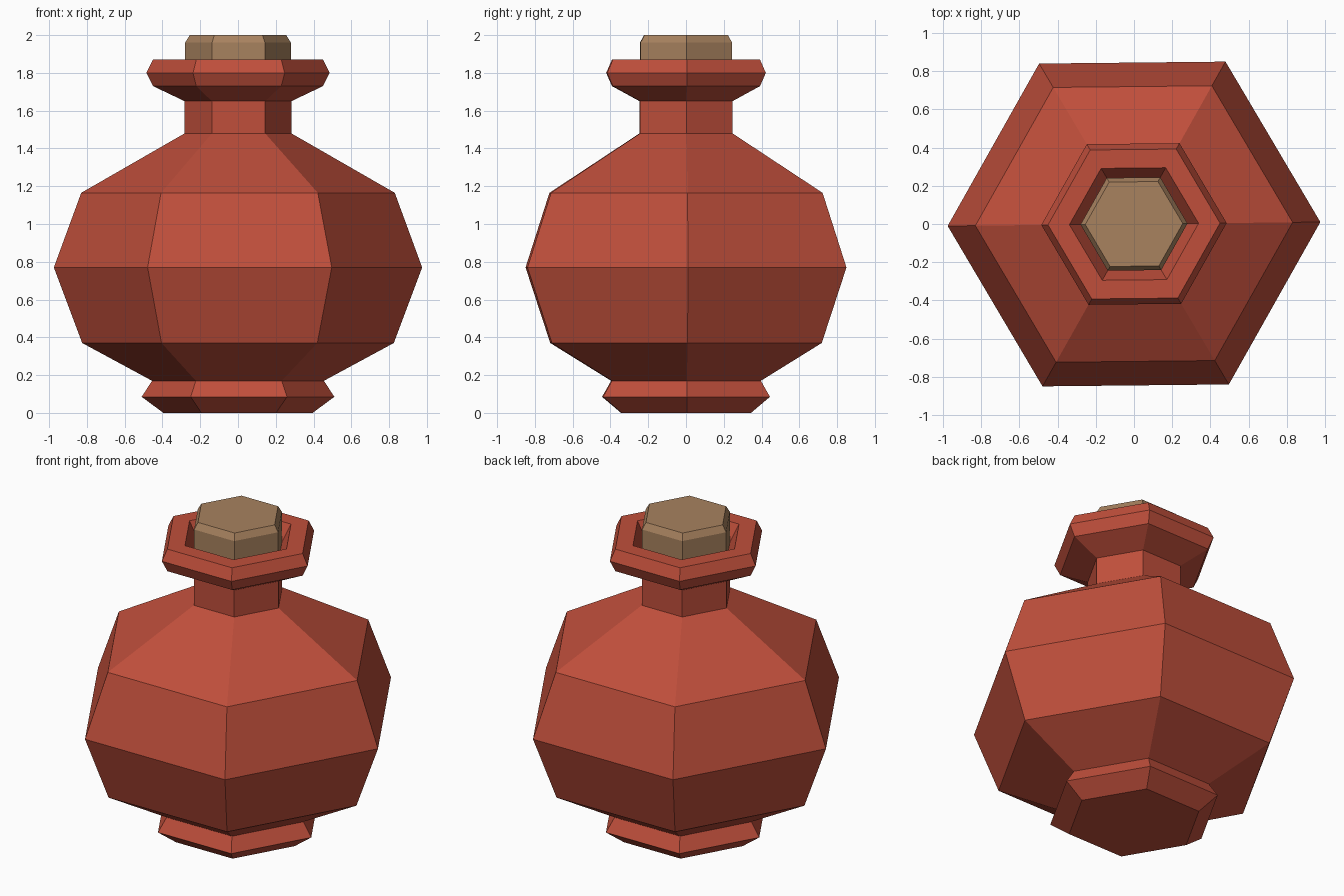
import bpy, bmesh, math

if "Cube" in bpy.data.objects:
    bpy.data.objects.remove(bpy.data.objects["Cube"])

SIDES = 6
TURN = math.radians(0.6)   # tiny twist of the hexagon about z


def material(name, rgb):
    m = bpy.data.materials.new(name)
    m.diffuse_color = (*rgb, 1.0)
    m.use_nodes = True
    m.node_tree.nodes["Principled BSDF"].inputs["Base Color"].default_value = m.diffuse_color
    return m


def lathe(name, profile, mat):
    """Six-sided flat-shaded solid from (radius, z) rings, capped at both ends."""
    bm = bmesh.new()
    rings = []
    for r, z in profile:
        ring = []
        for i in range(SIDES):
            a = TURN + i * math.tau / SIDES
            ring.append(bm.verts.new((r * math.cos(a), r * math.sin(a), z)))
        rings.append(ring)
    for low, high in zip(rings, rings[1:]):
        for i in range(SIDES):
            j = (i + 1) % SIDES
            bm.faces.new((low[i], low[j], high[j], high[i]))
    bm.faces.new(rings[0][::-1])
    bm.faces.new(rings[-1])
    bmesh.ops.recalc_face_normals(bm, faces=bm.faces)
    mesh = bpy.data.meshes.new(name)
    bm.to_mesh(mesh)
    bm.free()
    mesh.materials.append(mat)
    ob = bpy.data.objects.new(name, mesh)
    bpy.context.collection.objects.link(ob)
    return ob


red = material("red_clay", (0.527, 0.078, 0.044))
brown = material("cork_brown", (0.392, 0.223, 0.114))

# Bottle: foot, belly, shoulder, neck, flared lip and funnel mouth
lathe("bottle", [
    (0.395, 0.0), (0.51, 0.085), (0.455, 0.17),
    (0.825, 0.37), (0.975, 0.77), (0.83, 1.165),
    (0.282, 1.48), (0.282, 1.65),
    (0.45, 1.73), (0.485, 1.80), (0.45, 1.87),
    (0.338, 1.87), (0.27, 1.75),
], red)

# Stopper with a chamfered top
lathe("stopper", [(0.28, 1.74), (0.28, 1.96), (0.255, 2.0)], brown)
